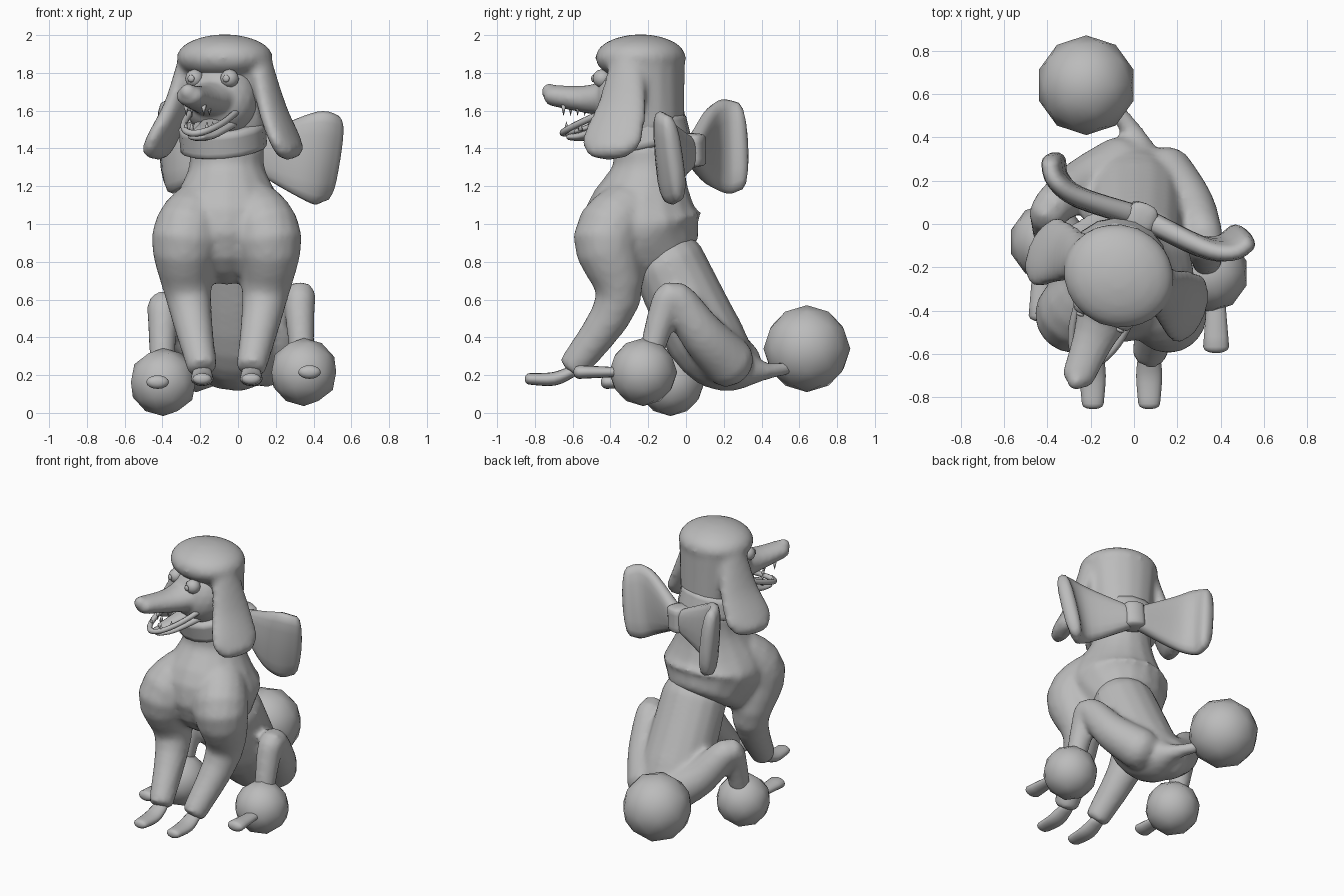
import bpy, bmesh, math
from mathutils import Vector, Matrix

if "Cube" in bpy.data.objects:
    bpy.data.objects.remove(bpy.data.objects["Cube"])

grey = bpy.data.materials.new("plain grey")
grey.use_nodes = True
grey.diffuse_color = (0.5, 0.5, 0.5, 1)
grey.node_tree.nodes["Principled BSDF"].inputs["Base Color"].default_value = grey.diffuse_color

SIDE, DEPTH, UP = Vector((1, 0, 0)), Vector((0, 1, 0)), Vector((0, 0, 1))
MIRROR = Matrix.Scale(-1, 4, SIDE)
PAIR = {"left": Matrix.Identity(4), "right": MIRROR}


def place(x, y, z, yaw=0, roll=0):
    """Frame at a position, turned about the vertical and then tipped sideways."""
    turn = Matrix.Rotation(math.radians(yaw), 4, "Z")
    tip = Matrix.Rotation(math.radians(roll), 4, "Y")
    return Matrix.Translation((x, y, z)) @ turn @ tip


def finish(name, bm, frame):
    bmesh.ops.transform(bm, matrix=frame, verts=bm.verts)
    bmesh.ops.recalc_face_normals(bm, faces=bm.faces)
    for face in bm.faces:
        face.smooth = True
    mesh = bpy.data.meshes.new(name)
    bm.to_mesh(mesh)
    bm.free()
    mesh.materials.append(grey)
    part = bpy.data.objects.new(name, mesh)
    bpy.context.collection.objects.link(part)
    return part


def merge(name, parts, voxel=0.02, rounds=6):
    """Fuse overlapping parts into one soft skin."""
    with bpy.context.temp_override(active_object=parts[0], object=parts[0],
                                   selected_objects=parts, selected_editable_objects=parts):
        bpy.ops.object.join()
    skin = parts[0]
    skin.name = name
    remesh = skin.modifiers.new("fuse", "REMESH")
    remesh.mode = "VOXEL"
    remesh.voxel_size = voxel
    remesh.use_smooth_shade = True
    soften = skin.modifiers.new("soften", "SMOOTH")
    soften.factor = 0.5
    soften.iterations = rounds


def smooth_path(stations, steps=4):
    """Pass a smooth curve through the stations, blending the radius as well."""
    keys = [Vector(s) if len(s) == 4 else Vector((0, *s)) for s in stations]
    keys = [keys[0], *keys, keys[-1]]
    path = []
    for a, b, c, d in zip(keys, keys[1:], keys[2:], keys[3:]):
        for step in range(steps):
            t = step / steps
            bend = (c - a) * t + (2 * a - 5 * b + 4 * c - d) * t**2 + (3 * b - a - 3 * c + d) * t**3
            path.append(b + bend / 2)
    return path + [keys[-1]]


def loft(name, frame, stations, ref=SIDE, ratio=1, thick=None, cap=0.8, square=1, sides=16):
    """Skin rounded rings along a path; ratio or thick sets the width across ref."""
    path = smooth_path(stations)
    rings = []
    for i, key in enumerate(path):
        before, after = path[max(i - 1, 0)], path[min(i + 1, len(path) - 1)]
        along = (after - before).to_3d().normalized()
        wide = (ref - along * ref.dot(along)).normalized()
        rings.append((key.to_3d(), along, wide, key.w, thick or key.w * ratio))

    def dome(ring, sign):
        centre, along, wide, a, b = ring
        reach = along * min(a, b) * cap * sign
        angles = [math.radians(degrees) for degrees in (30, 55, 75)]
        return [(centre + reach * math.sin(t), along, wide, a * math.cos(t), b * math.cos(t)) for t in angles]

    rings = dome(rings[0], -1)[::-1] + rings + dome(rings[-1], 1)
    bm = bmesh.new()
    loops = []
    for centre, along, wide, a, b in rings:
        across = along.cross(wide)
        loop = []
        for k in range(sides):
            angle = math.tau * k / sides
            u, v = (math.copysign(abs(w) ** square, w) for w in (math.cos(angle), math.sin(angle)))
            loop.append(bm.verts.new(centre + wide * a * u + across * b * v))
        loops.append(loop)
    for low, high in zip(loops, loops[1:]):
        for k in range(sides):
            bm.faces.new((low[k - 1], low[k], high[k], high[k - 1]))
    bm.faces.new(loops[0])
    bm.faces.new(loops[-1])
    return finish(name, bm, frame)


def ball(name, frame, centre, radius, stretch=(1, 1, 1), detail=2):
    bm = bmesh.new()
    bmesh.ops.create_icosphere(bm, subdivisions=detail, radius=radius)
    shape = Matrix.Translation(centre) @ Matrix.Diagonal((*stretch, 1))
    return finish(name, bm, frame @ shape)


def tooth(name, frame, base, height):
    """Pointed tooth; a negative height hangs down."""
    bm = bmesh.new()
    bmesh.ops.create_cone(bm, segments=6, radius1=0.015, radius2=0, depth=abs(height), cap_ends=True)
    flip = Matrix.Scale(math.copysign(1, height), 4, UP)
    finish(name, bm, frame @ Matrix.Translation(base) @ flip)


# Frames: the head and bow share one turn, the hips lean a little
YAW = -22
world = place(0, 0, 0)
body = place(-0.06, 0, 0)
hips = place(0.01, 0, 0, yaw=-11, roll=-4)
head = place(-0.07, -0.24, 0, yaw=YAW)
bow = place(0.03, 0.03, 1.38, yaw=YAW, roll=4)

# Torso with front legs, hips with tail and hind legs
chest = [loft("chest", body, [(-0.2, 1.4, 0.2), (-0.2, 1.27, 0.21), (-0.23, 1, 0.34), (-0.13, 0.81, 0.25)],
              ratio=0.95, cap=0.2)]
rump = [loft("hips", world, [(0, -0.1, 0.8, 0.22), (0, 0.1, 0.4, 0.23), (0, 0.25, 0.26, 0.18),
             (0, 0.4, 0.22, 0.06), (-0.1, 0.55, 0.24, 0.04)], ratio=0.9)]
for side, flip in PAIR.items():
    chest.append(loft("front_leg_" + side, body @ flip, [(0.14, -0.3, 1.08, 0.16), (0.22, -0.42, 0.92, 0.18),
                      (0.2, -0.36, 0.6, 0.12), (0.13, -0.6, 0.24, 0.08)], cap=0.3))
    loft("front_paw_" + side, body @ flip @ place(0.13, 0, 0),
         [(-0.6, 0.22, 0.05), (-0.7, 0.18, 0.06), (-0.83, 0.18, 0.05)], ratio=0.6)
    rump.append(loft("hind_leg_" + side, hips @ flip, [(0.1, 0.25, 0.26, 0.14), (0.25, 0.13, 0.4, 0.12),
                     (0.36, 0, 0.59, 0.09), (0.37, -0.06, 0.5, 0.08), (0.38, -0.14, 0.2, 0.06)]))
    ankle = Matrix.Translation(hips @ flip @ Vector((0.38, -0.16, 0.19)))
    ankle = ankle @ place(0.01, 0, 0)
    ball("ankle_pompom_" + side, ankle, (0, 0, 0), 0.18)
    loft("hind_paw_" + side, ankle @ flip @ place(0.03, 0, 0),
         [(-0.1, 0, 0.04), (-0.34, 0, 0.06)], ratio=0.6)
merge("torso_and_front_legs", chest)
merge("hips_tail_and_hind_legs", rump)
ball("tail_pompom", world, (-0.22, 0.64, 0.34), 0.23)

# Collar and bow
loft("collar", place(-0.08, 0, 1.46, roll=-5), [(-0.18, -0.06, 0.23), (-0.21, 0.06, 0.23)], ratio=0.94, cap=0.1)
loft("bow_knot", bow, [(0, -0.06, 0.07), (0, 0.08, 0.07)], cap=0.3, square=0.7)
for side, flip in PAIR.items():
    loft("bow_loop_" + side, bow @ flip, [(0.03, 0, 0, 0.08), (0.3, -0.02, 0, 0.2),
         (0.42, 0.02, 0, 0.25), (0.47, 0.09, 0, 0.23)], ref=UP + SIDE / 6, thick=0.05, square=0.7)

# Hair with ears
hair = [loft("hair", head, [(0.07, 1.5, 0.2), (0.04, 1.86, 0.24)], ratio=0.8, cap=0.3),
        ball("crown", head, (0, 0, 1.88), 0.26, stretch=(1, 0.92, 0.48), detail=3)]
for side, flip in PAIR.items():
    hair.append(loft("ear_" + side, head @ flip, [(0.2, 0, 1.86, 0.09), (0.27, 0, 1.62, 0.14),
                     (0.35, -0.02, 1.45, 0.17), (0.38, -0.02, 1.39, 0.14)], ref=DEPTH, thick=0.06))
merge("hair_and_ears", hair)

# Face and snout
merge("face_and_snout", [
    ball("face", head, (0, -0.06, 1.66), 0.2, stretch=(1, 0.9, 1), detail=3),
    loft("snout", head, [(-0.1, 1.67, 0.16), (-0.3, 1.66, 0.1), (-0.5, 1.68, 0.075)], ratio=0.75),
    ball("nose", head, (0, -0.52, 1.7), 0.045)], voxel=0.015, rounds=3)

# Open mouth
loft("jaw", head, [(-0.1, 1.54, 0.13), (-0.3, 1.47, 0.08), (-0.4, 1.46, 0.05)], ratio=0.35)
loft("tongue", head, [(-0.12, 1.56, 0.06), (-0.36, 1.49, 0.04)], ratio=0.4)
arc = [math.radians(degrees) for degrees in range(-90, 91, 30)]
lip = [(0.13 * math.sin(t), -0.14 - 0.3 * math.cos(t), 1.6 - 0.12 * math.cos(t), 0.018) for t in arc]
loft("lower_lip", head, lip, ref=UP, sides=8)

# Eyes and teeth
for side, flip in PAIR.items():
    half = head @ flip
    ball("eye_" + side, half, (0.1, -0.18, 1.77), 0.05)
    ball("pupil_" + side, half, (0.1, -0.23, 1.77), 0.02, stretch=(1, 0.5, 1))
    for spot, depth in (("front", -0.42), ("back", -0.34)):
        tooth(f"upper_{spot}_tooth_{side}", half, (0.05, depth, 1.6), -0.06)
        tooth(f"lower_{spot}_tooth_{side}", half, (0.06, depth + 0.02, 1.52), 0.05)
